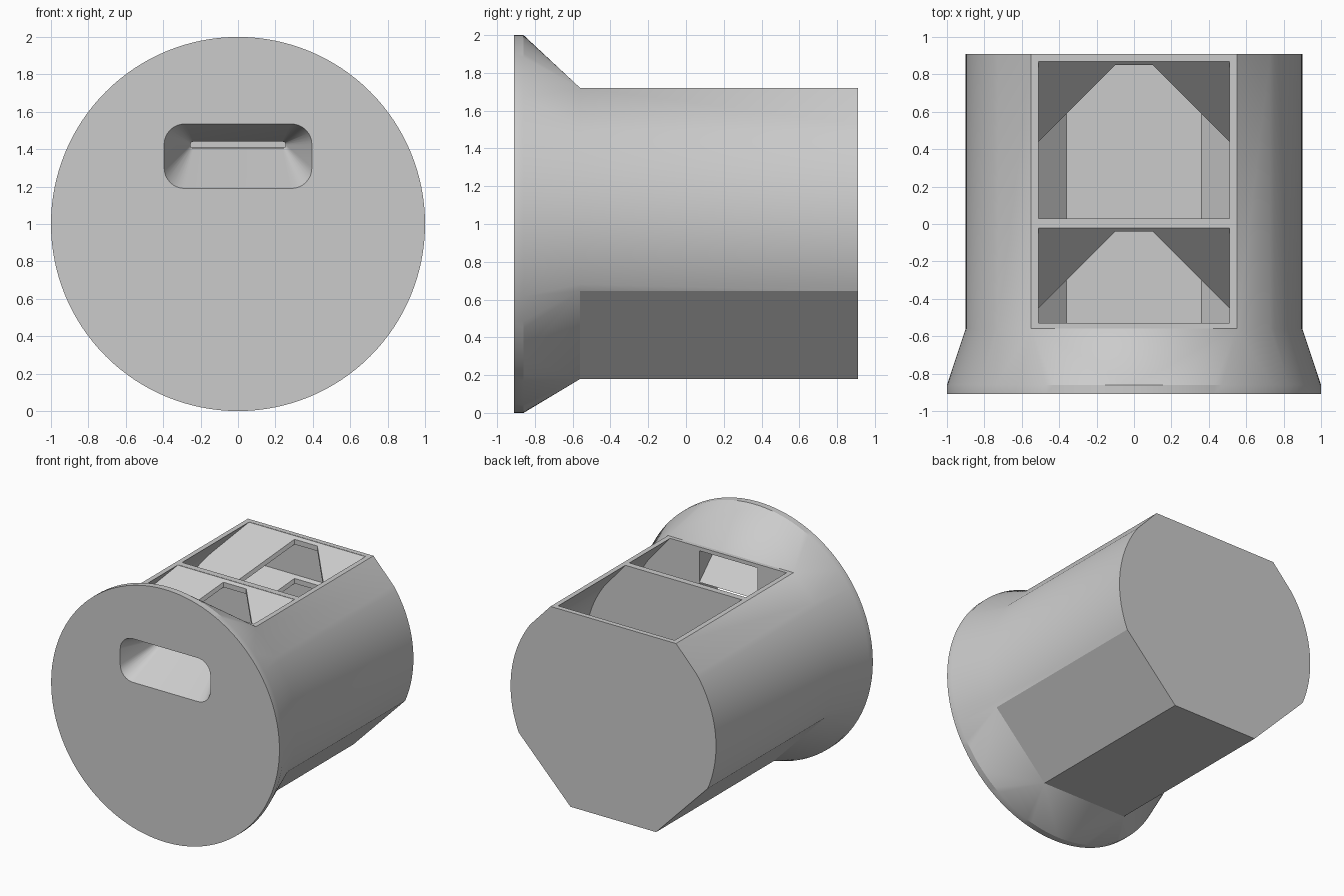
import bpy, bmesh, math

if "Cube" in bpy.data.objects:
    bpy.data.objects.remove(bpy.data.objects["Cube"], do_unlink=True)

grey = bpy.data.materials.new("plain_grey")
grey.use_nodes = True
grey.diffuse_color = (0.6, 0.6, 0.6, 1)
grey.node_tree.nodes["Principled BSDF"].inputs["Base Color"].default_value = (0.6, 0.6, 0.6, 1)

FRONT, LIP, NECK, BACK = -0.91, -0.86, -0.56, 0.91
TOP = 1.72


def make_object(name, bm):
    bmesh.ops.recalc_face_normals(bm, faces=bm.faces)
    mesh = bpy.data.meshes.new(name)
    bm.to_mesh(mesh)
    bm.free()
    mesh.materials.append(grey)
    obj = bpy.data.objects.new(name, mesh)
    bpy.context.collection.objects.link(obj)
    return obj


def loft(name, rings):
    """Closed solid through rings that have equal point counts."""
    bm = bmesh.new()
    loops = [[bm.verts.new(p) for p in ring] for ring in rings]
    n = len(loops[0])
    for a, b in zip(loops, loops[1:]):
        for i in range(n):
            j = (i + 1) % n
            bm.faces.new((a[i], a[j], b[j], b[i]))
    bm.faces.new(loops[0])
    bm.faces.new(loops[-1])
    return make_object(name, bm)


def at_y(points, y):
    return [(x, y, z) for x, z in points]


def combine(obj, tool, operation):
    mod = obj.modifiers.new(operation.title(), 'BOOLEAN')
    mod.solver = 'EXACT'
    mod.operation = operation
    mod.object = tool
    bpy.context.view_layer.objects.active = obj
    bpy.ops.object.modifier_apply(modifier=mod.name)
    bpy.data.objects.remove(tool, do_unlink=True)


def body_profile(radius, top, bottom):
    """Round sides with a flat top, a flat base and slanted lower sides."""
    half = [top]
    for i in range(25):
        a = math.radians(36 - i * 59.2 / 24)
        half.append((radius * math.cos(a), 1 + radius * math.sin(a)))
    half.append(bottom)
    return half + [(-x, z) for x, z in reversed(half)]


def rounded_rect(half_w, z0, z1, r):
    pts = []
    corners = ((half_w - r, z1 - r, 0), (r - half_w, z1 - r, 90),
               (r - half_w, z0 + r, 180), (half_w - r, z0 + r, 270))
    for cx, cz, start in corners:
        for i in range(9):
            a = math.radians(start + i * 90 / 8)
            pts.append((cx + r * math.cos(a), cz + r * math.sin(a)))
    return pts


# Round face plate flowing into the body
outline = body_profile(0.9, (0.55, TOP), (0.375, 0.18))
bm = bmesh.new()
for y in (FRONT, LIP):
    for i in range(128):
        a = math.tau * i / 128
        bm.verts.new((math.sin(a), y, 1 + math.cos(a)))
for p in at_y(outline, NECK):
    bm.verts.new(p)
bmesh.ops.convex_hull(bm, input=bm.verts)
ends = [f for f in bm.faces if all(abs(v.co.y - NECK) < 1e-4 for v in f.verts)]
bmesh.ops.delete(bm, geom=ends, context='FACES')
rim = [e for e in bm.edges if e.is_boundary]
new = bmesh.ops.extrude_edge_only(bm, edges=rim)["geom"]
for v in new:
    if isinstance(v, bmesh.types.BMVert):
        v.co.y = BACK
bmesh.ops.holes_fill(bm, edges=[e for e in bm.edges if e.is_boundary], sides=0)
bmesh.ops.dissolve_limit(bm, angle_limit=0.002, verts=bm.verts, edges=bm.edges)
housing = make_object("housing", bm)

# Two hollow compartments, open at the top
inner = body_profile(0.86, (0.51, TOP), (0.36, 0.22))
inner = [(0.51, 1.8)] + inner + [(-0.51, 1.8)]
compartments = {"front": (-0.53, -0.02), "rear": (0.03, 0.87)}
for y0, y1 in compartments.values():
    combine(housing, loft("cutter", [at_y(inner, y0), at_y(inner, y1)]), 'DIFFERENCE')

# Funnel-shaped recess ending in a thin slot
mouth = rounded_rect(0.395, 1.19, 1.535, 0.11)
slot = rounded_rect(0.255, 1.405, 1.44, 0.017)
funnel = [at_y(mouth, -0.95), at_y(mouth, FRONT), at_y(slot, -0.56), at_y(slot, -0.5)]
combine(housing, loft("cutter", funnel), 'DIFFERENCE')

# Sloping pocket above the slot, inside the front compartment
wedge = [(-0.5, 1.41), (-0.5, 1.69), (-0.79, 1.69)]
sides = [[(x, y, z) for y, z in wedge] for x in (-0.255, 0.255)]
combine(housing, loft("cutter", sides), 'DIFFERENCE')

# Sloping guide plates with a tapered notch, stacked in each compartment
clip = body_profile(0.89, (0.545, TOP - 0.002), (0.37, 0.19))
plates = []
for label, (y0, y1) in compartments.items():
    tip = y1 - 0.02
    low = y0 - 0.01
    reach = 0.1 + tip - low
    half = [(0.1, tip), (reach, low), (1.2, low), (1.2, y1 + 0.01)]
    plan = half + [(-x, y) for x, y in reversed(half)]
    for level, name in ((TOP, "upper"), (TOP - 0.31, "lower")):
        rings = [[(x, y, level + y - y1 - drop) for x, y in plan] for drop in (0, 0.04)]
        plate = loft(f"{label}_{name}_guide_plate", rings)
        combine(plate, loft("clip", [at_y(clip, y0 - 0.005), at_y(clip, y1 + 0.005)]), 'INTERSECT')
        plates.append(plate)

# Smooth curves, sharp corners
bpy.ops.object.select_all(action='DESELECT')
for obj in [housing] + plates:
    obj.select_set(True)
bpy.context.view_layer.objects.active = housing
bpy.ops.object.shade_smooth_by_angle(angle=math.radians(20))
